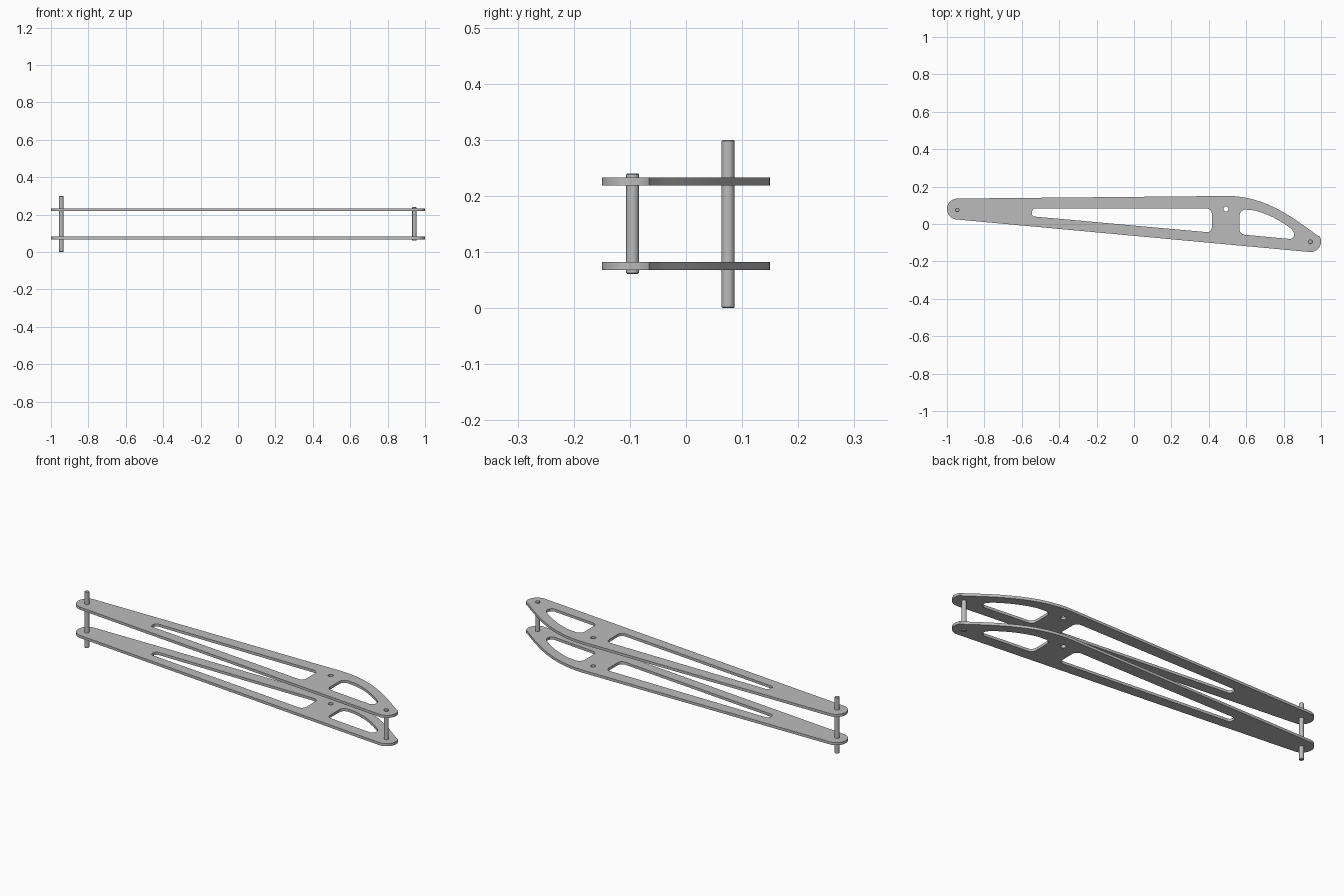
import bpy, bmesh
from math import cos, sin, pi, radians
from mathutils import Vector

cube = bpy.data.objects.get("Cube")
if cube:
    bpy.data.objects.remove(cube)

grey = bpy.data.materials.new("brushed grey")
grey.use_nodes = True
colour = (0.5, 0.5, 0.5, 1)
grey.diffuse_color = colour
grey.node_tree.nodes["Principled BSDF"].inputs["Base Color"].default_value = colour

PIN_R = 0.0115
THICK = 0.014
REAR_PIN = Vector((-0.945, 0.075))
TIP_PIN = Vector((0.943, -0.095))


def arc(centre, r, start, end, n):
    """Points along a circular arc, angles in degrees."""
    steps = [radians(start + (end - start) * i / n) for i in range(n + 1)]
    return [Vector((centre[0] + r * cos(a), centre[1] + r * sin(a))) for a in steps]


def bezier(a, b, c, d, n=14):
    pts = []
    for i in range(n + 1):
        t = i / n
        s = 1 - t
        pts.append(Vector(a) * s**3 + Vector(b) * 3 * s * s * t
                   + Vector(c) * 3 * s * t * t + Vector(d) * t**3)
    return pts


def rounded(corners, n=6):
    """Polygon from (x, y, radius) corners; radius 0 keeps the point."""
    pts = []
    for i, (x, y, r) in enumerate(corners):
        p = Vector((x, y))
        if r == 0:
            pts.append(p)
            continue
        a = (Vector(corners[i - 1][:2]) - p).normalized()
        b = (Vector(corners[(i + 1) % len(corners)][:2]) - p).normalized()
        half = a.angle(b) / 2
        reach = r / abs(sin(half)) * cos(half)
        centre = p + (a + b).normalized() * r / sin(half)
        start, end = p + a * reach - centre, p + b * reach - centre
        for k in range(n + 1):
            pts.append(centre + start.lerp(end, k / n).normalized() * r)
    return pts


def finish(obj):
    obj.data.materials.clear()
    obj.data.materials.append(grey)
    bpy.ops.object.select_all(action="DESELECT")
    obj.select_set(True)
    bpy.context.view_layer.objects.active = obj
    bpy.ops.object.shade_smooth_by_angle(angle=radians(30))


def plate(name, loops, z):
    """Flat plate from an outline and its holes."""
    curve = bpy.data.curves.new(name, "CURVE")
    curve.dimensions = "2D"
    curve.fill_mode = "BOTH"
    curve.extrude = THICK / 2
    for loop in loops:
        spline = curve.splines.new("POLY")
        spline.points.add(len(loop) - 1)
        for point, p in zip(spline.points, loop):
            point.co = (p.x, p.y, 0, 1)
        spline.use_cyclic_u = True
    obj = bpy.data.objects.new(name, curve)
    bpy.context.collection.objects.link(obj)
    obj.location.z = z
    bpy.ops.object.select_all(action="DESELECT")
    obj.select_set(True)
    bpy.context.view_layer.objects.active = obj
    bpy.ops.object.convert(target="MESH")
    obj = bpy.context.object
    bm = bmesh.new()
    bm.from_mesh(obj.data)
    bmesh.ops.remove_doubles(bm, verts=bm.verts, dist=0.0001)
    bmesh.ops.recalc_face_normals(bm, faces=bm.faces)
    bm.to_mesh(obj.data)
    bm.free()
    finish(obj)


def pin(name, at, low, high):
    """Round pin with slightly chamfered ends."""
    bpy.ops.mesh.primitive_cylinder_add(
        vertices=24, radius=PIN_R, depth=high - low,
        location=(at.x, at.y, (low + high) / 2))
    obj = bpy.context.object
    obj.name = name
    bm = bmesh.new()
    bm.from_mesh(obj.data)
    rims = [e for e in bm.edges if abs(e.verts[0].co.z - e.verts[1].co.z) < 0.001]
    bmesh.ops.bevel(bm, geom=rims, offset=0.002, segments=1, affect="EDGES")
    bm.to_mesh(obj.data)
    bm.free()
    finish(obj)


# Tapered arm outline with round ends and a drooping nose
outline = arc((-0.944, 0.08), 0.056, 265, 90, 20)
outline += bezier((0.5, 0.15), (0.68, 0.15), (0.82, 0.06), (0.978, -0.06))
outline += arc((0.944, -0.094), 0.056, 30, -95, 16)

# Long wedge-shaped slot
long_slot = rounded([(-0.545, 0.083, 0.018), (0.416, 0.083, 0.028),
                     (0.416, -0.046, 0.025), (-0.545, 0.041, 0.014)])

# Nose window following the curved top edge
crest = bezier((0.64, 0.073), (0.71, 0.058), (0.78, 0.02), (0.84, -0.025), 10)
nose_window = rounded([(0.565, 0.08, 0.03)] + [(p.x, p.y, 0) for p in crest]
                      + [(0.885, -0.085, 0.024), (0.565, -0.055, 0.028)])

# Spare pivot hole between the two windows
pivot_hole = arc((0.492, 0.08), 0.013, 0, 345, 23)

for name, z in (("lower_plate", 0.075), ("upper_plate", 0.226)):
    plate(name, [outline, long_slot, nose_window, pivot_hole], z)

# Pins joining the plates
pin("rear_pin", REAR_PIN, 0, 0.3)
pin("tip_pin", TIP_PIN, 0.061, 0.24)
